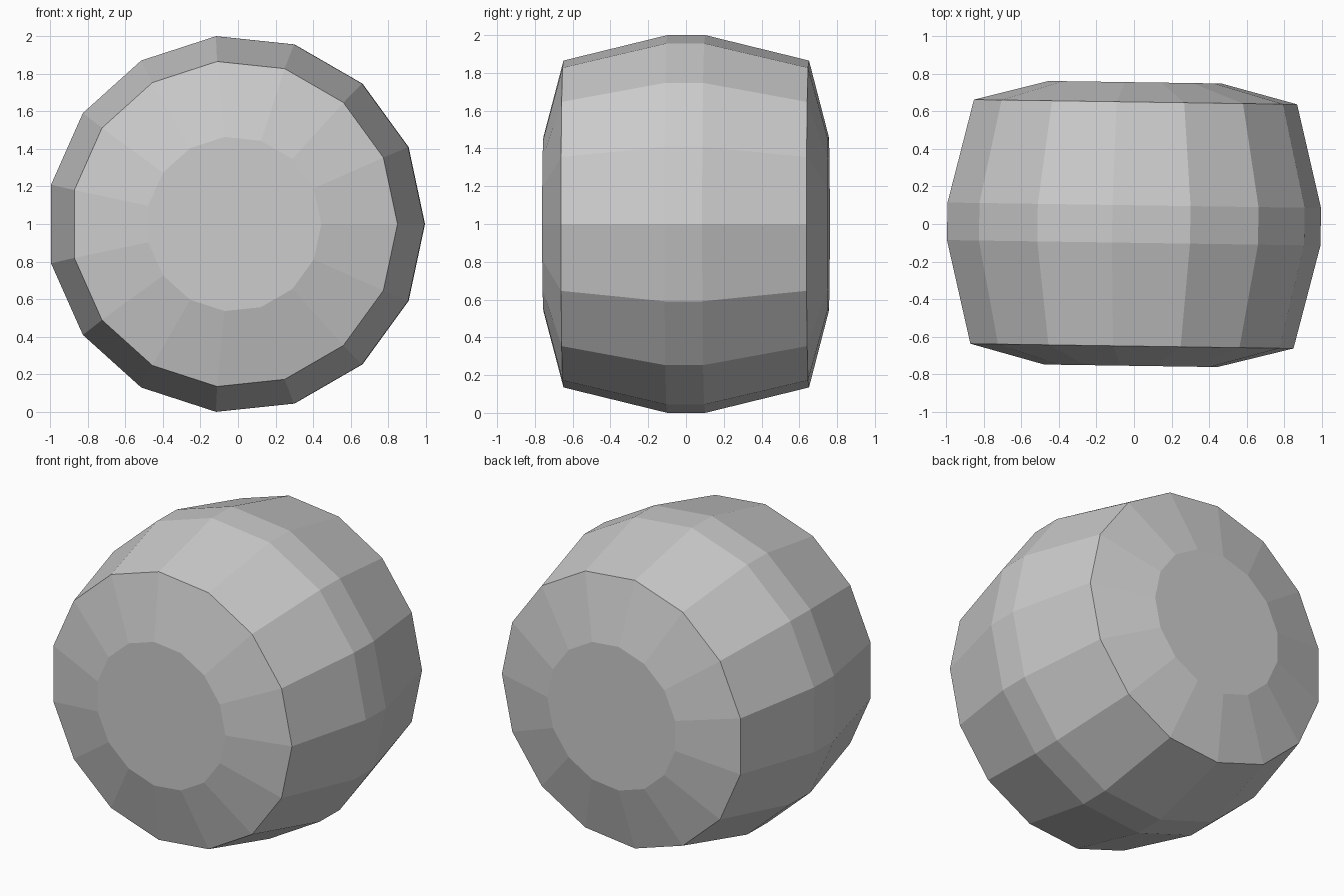
import bpy, bmesh
from math import cos, sin, radians

if "Cube" in bpy.data.objects:
    bpy.data.objects.remove(bpy.data.objects["Cube"])

SIDES = 15
# Half profile from the cap to the middle: (radius, distance along the axis)
half = [(0.466, 0.755), (0.87, 0.65), (1.0055, 0.10)]
profile = [(r, -y) for r, y in half] + [(r, y) for r, y in reversed(half)]

# Faceted barrel body lying along y, with flat closed ends
bm = bmesh.new()
rings = []
for r, y in profile:
    angles = [radians(360 * i / SIDES) for i in range(SIDES)]
    rings.append([bm.verts.new((r * cos(a), y, r * sin(a))) for a in angles])
for a, b in zip(rings, rings[1:]):
    for i in range(SIDES):
        j = (i + 1) % SIDES
        bm.faces.new((a[i], a[j], b[j], b[i]))
bm.faces.new(rings[0])
bm.faces.new(rings[-1])
bmesh.ops.recalc_face_normals(bm, faces=bm.faces)

mesh = bpy.data.meshes.new("barrel_body")
bm.to_mesh(mesh)
bm.free()
barrel = bpy.data.objects.new("barrel_body", mesh)
bpy.context.collection.objects.link(barrel)

# Slight turn about z, resting on the ground
barrel.rotation_euler.z = -0.0147
barrel.location = (-0.011, 0, 1.0)
